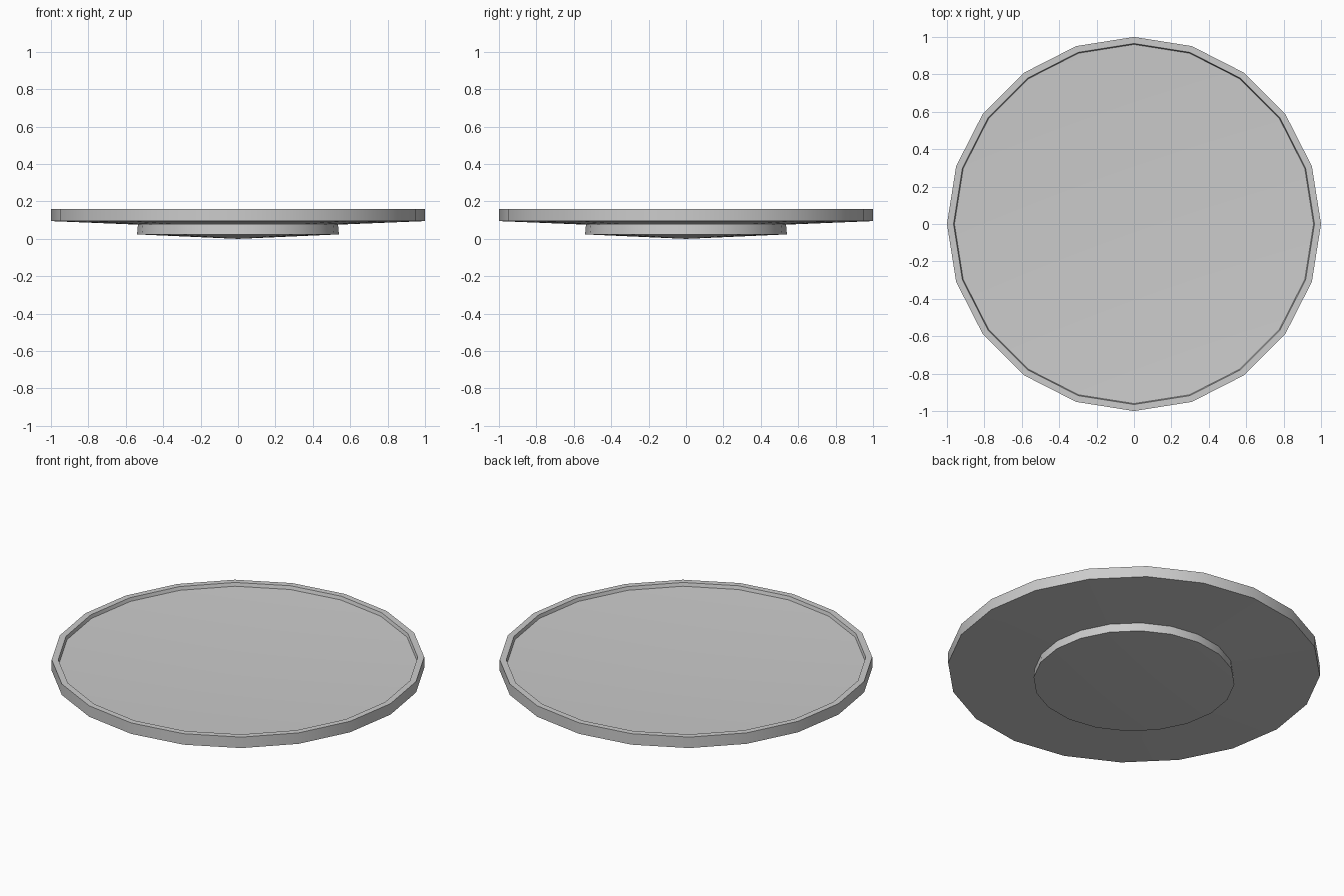
import bpy, bmesh, math

if "Cube" in bpy.data.objects:
    bpy.data.objects.remove(bpy.data.objects["Cube"])

SIDES = 20

# Closed half-profile (radius, height), from bottom centre round the rim to the top centre
PROFILE = [
    (0, 0.0), (0.54, 0.024), (0.535, 0.076), (1.0, 0.095),
    (1.0, 0.16), (0.965, 0.16), (0.96, 0.14), (0, 0.10),
]


def lathe(name, profile, sides):
    bm = bmesh.new()
    rings = []
    for r, z in profile:
        n = sides if r else 1
        rings.append([bm.verts.new((r * math.cos(2 * math.pi * i / sides),
                                    r * math.sin(2 * math.pi * i / sides), z))
                      for i in range(n)])
    for a, b in zip(rings, rings[1:]):
        for i in range(sides):
            j = (i + 1) % sides
            corners = [a[i % len(a)], a[j % len(a)], b[j % len(b)], b[i % len(b)]]
            bm.faces.new(list(dict.fromkeys(corners)))
    bmesh.ops.recalc_face_normals(bm, faces=bm.faces)
    mesh = bpy.data.meshes.new(name)
    bm.to_mesh(mesh)
    bm.free()
    obj = bpy.data.objects.new(name, mesh)
    bpy.context.collection.objects.link(obj)
    return obj


# Dished plate with raised rim and foot
plate = lathe("plate", PROFILE, SIDES)
bpy.context.view_layer.objects.active = plate
plate.select_set(True)
bpy.ops.object.shade_smooth_by_angle(angle=math.radians(30))
